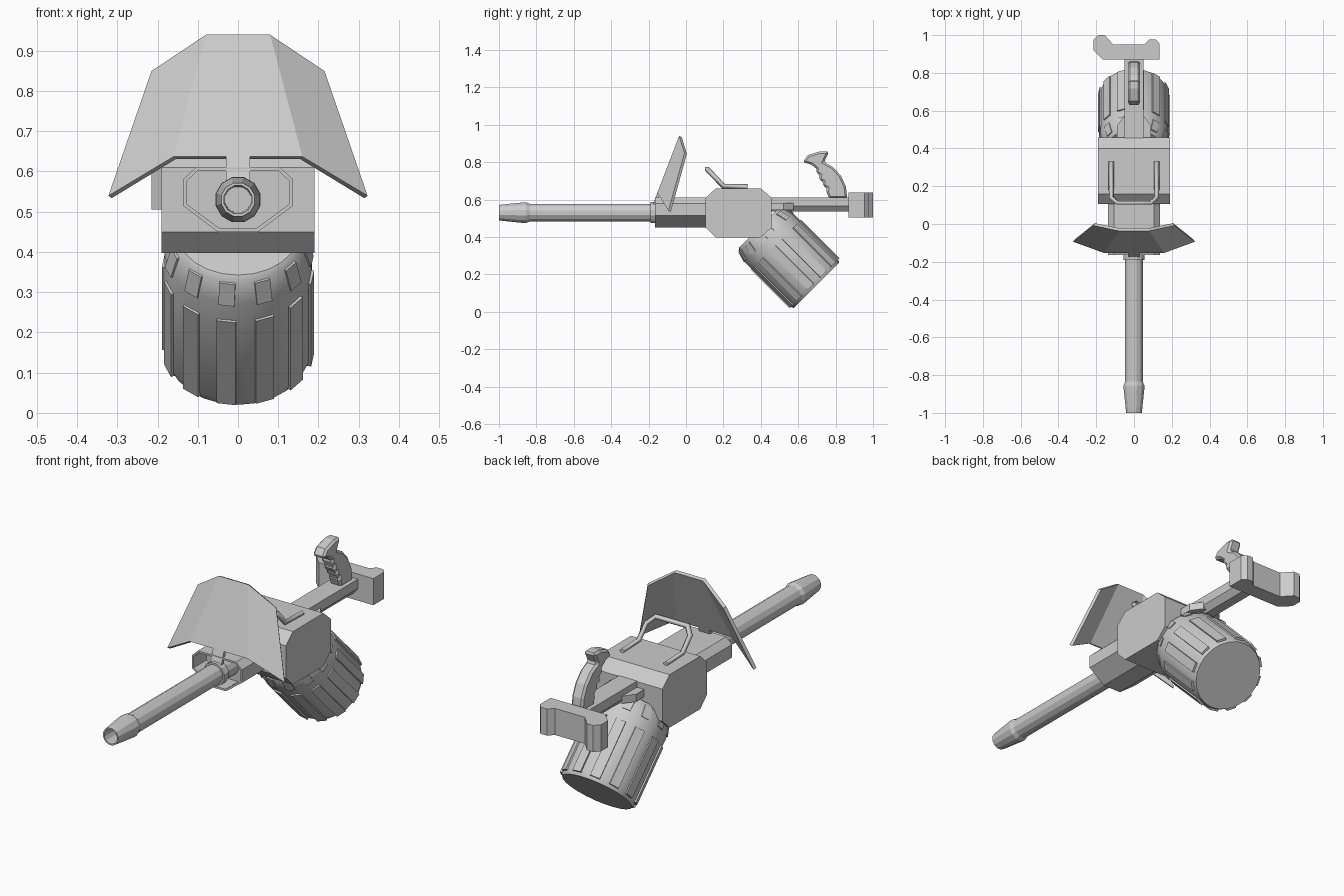
import bpy, bmesh, math
from mathutils import Vector, Matrix

if "Cube" in bpy.data.objects:
    bpy.data.objects.remove(bpy.data.objects["Cube"])


def finish(name, bm, fix=True):
    if fix:
        bmesh.ops.recalc_face_normals(bm, faces=bm.faces[:])
    me = bpy.data.meshes.new(name)
    bm.to_mesh(me)
    bm.free()
    ob = bpy.data.objects.new(name, me)
    bpy.context.collection.objects.link(ob)
    return ob


def prism(name, pts, axis, lo, hi, recess=None):
    """Extrude a 2D outline along one axis; optionally sink the low end."""
    place = {'x': lambda a, b, t: (t, a, b), 'y': lambda a, b, t: (a, t, b),
             'z': lambda a, b, t: (a, b, t)}[axis]
    bm = bmesh.new()
    low = [bm.verts.new(place(a, b, lo)) for a, b in pts]
    high = [bm.verts.new(place(a, b, hi)) for a, b in pts]
    front = bm.faces.new(low)
    bm.faces.new(high[::-1])
    n = len(pts)
    for i in range(n):
        j = (i + 1) % n
        bm.faces.new((low[i], high[i], high[j], low[j]))
    bmesh.ops.recalc_face_normals(bm, faces=bm.faces[:])
    if recess:
        rim, depth = recess
        bmesh.ops.inset_region(bm, faces=[front], thickness=rim)
        new = bmesh.ops.extrude_face_region(bm, geom=[front])['geom']
        bmesh.ops.delete(bm, geom=[front], context='FACES_ONLY')
        bmesh.ops.translate(bm, verts=[v for v in new if isinstance(v, bmesh.types.BMVert)],
                            vec=place(0, 0, depth))
    return finish(name, bm)


def lathe(name, profile, origin, direction, n, turn=0.0):
    """Revolve (radius, distance) points about an axis."""
    rot = Vector((0, 0, 1)).rotation_difference(Vector(direction)).to_matrix().to_4x4()
    bm = bmesh.new()
    rings = []
    for r, t in profile:
        rings.append([bm.verts.new((r * math.cos(turn + 2 * math.pi * i / n),
                                    r * math.sin(turn + 2 * math.pi * i / n), t)) for i in range(n)])
    for a, b in zip(rings, rings[1:]):
        for i in range(n):
            j = (i + 1) % n
            bm.faces.new((a[i], a[j], b[j], b[i]))
    bm.faces.new(rings[0])
    bm.faces.new(rings[-1])
    bm.transform(Matrix.Translation(origin) @ rot)
    return finish(name, bm)


def mirrored(half):
    return half + [(-a, b) for a, b in reversed(half)]


def smooth(ob, angle):
    bpy.ops.object.select_all(action='DESELECT')
    ob.select_set(True)
    bpy.context.view_layer.objects.active = ob
    bpy.ops.object.shade_smooth_by_angle(angle=math.radians(angle))


# Barrel with flared muzzle, hollow bore and rear collar
barrel = lathe("barrel", [(0.033, 0.15), (0.036, 0.0), (0.043, 0.0), (0.057, 0.13), (0.057, 0.145),
                          (0.049, 0.165), (0.049, 0.81), (0.058, 0.81), (0.058, 0.845), (0.05, 0.86),
                          (0.05, 1.11)], (0, -1, 0.53), (0, 1, 0), 12, math.pi / 12)
smooth(barrel, 20)

# Hollow-fronted housing and main receiver block
prism("front_housing", mirrored([(0.05, 0.45), (0.137, 0.515), (0.137, 0.58), (0.105, 0.61)]),
      'y', -0.165, 0.12, recess=(0.01, 0.1))
prism("receiver", [(0.105, 0.45), (0.105, 0.61), (0.16, 0.66), (0.40, 0.66), (0.457, 0.61),
                   (0.457, 0.45), (0.40, 0.397), (0.16, 0.397)], 'x', -0.19, 0.19)

# Folded shield with a mounting tab over the barrel
bm = bmesh.new()
half = [(0.08, -0.037, 0.94), (0.215, -0.008, 0.85), (0.322, -0.094, 0.54), (0.16, -0.153, 0.637),
        (0.03, -0.153, 0.637), (0.03, -0.178, 0.57)]
R = [bm.verts.new(p) for p in half]
L = [bm.verts.new((-x, y, z)) for x, y, z in half]
bm.faces.new((L[0], L[3], L[4], R[4], R[3], R[0]))
bm.faces.new((R[0], R[3], R[2], R[1]))
bm.faces.new((L[1], L[2], L[3], L[0]))
bm.faces.new((L[4], L[5], R[5], R[4]))
shield = finish("shield", bm, fix=False)
mod = shield.modifiers.new("thickness", 'SOLIDIFY')
mod.thickness = 0.016
mod.offset = -1

# Carry loop on top of the receiver
side = [(0.12, 0.33, 0.668), (0.12, 0.20, 0.672), (0.12, 0.14, 0.735), (0.088, 0.112, 0.765)]
path = side + [(-x, y, z) for x, y, z in reversed(side)]
cu = bpy.data.curves.new("carry_loop", 'CURVE')
cu.dimensions = '3D'
cu.bevel_depth = 0.014
cu.bevel_resolution = 0
cu.use_fill_caps = True
sp = cu.splines.new('POLY')
sp.points.add(len(path) - 1)
for p, co in zip(sp.points, path):
    p.co = (*co, 1)
bpy.context.collection.objects.link(bpy.data.objects.new("carry_loop", cu))

# Rear rail, feed joint and shoulder stock
prism("rear_rail", mirrored([(0.025, 0.535), (0.05, 0.565), (0.05, 0.612)]), 'y', 0.45, 0.88)
prism("feed_joint", mirrored([(0.09, 0.44), (0.09, 0.52), (0.05, 0.575)]), 'z', 0.545, 0.582)
prism("stock", [(-0.165, 0.87), (0.135, 0.87), (0.135, 0.955), (0.115, 0.977), (0.08, 0.977),
                (0.055, 0.95), (-0.11, 0.95), (-0.155, 1.0), (-0.19, 1.0), (-0.215, 0.975),
                (-0.215, 0.92)], 'z', 0.505, 0.637)

# Pistol-style grip with finger grooves and flared cap
grip = prism("grip", [(0.765, 0.605), (0.75, 0.645), (0.755, 0.66), (0.73, 0.675), (0.735, 0.695),
                      (0.71, 0.705), (0.716, 0.73), (0.695, 0.745), (0.697, 0.765), (0.67, 0.787),
                      (0.624, 0.80), (0.652, 0.838), (0.717, 0.858), (0.765, 0.857), (0.745, 0.815),
                      (0.738, 0.80), (0.785, 0.775), (0.828, 0.728), (0.855, 0.67), (0.862, 0.605)],
             'x', -0.032, 0.032)
bev = grip.modifiers.new("rounding", 'BEVEL')
bev.width = 0.012
bev.segments = 1
bev.angle_limit = math.radians(60)

# Tilted drum magazine
top, axis = Vector((0, 0.39, 0.45)), Vector((0, 1, -1)).normalized()
drum = lathe("drum", [(0.152, 0.0), (0.165, 0.012), (0.183, 0.07), (0.183, 0.41), (0.172, 0.436)],
             top, axis, 24)
smooth(drum, 30)

# Raised staves around the drum and short clips on its collar
across = Vector((1, 0, 0))
up = axis.cross(across)
bm = bmesh.new()
for i in range(12):
    a = 2 * math.pi * (i + 0.3) / 12
    out = across * math.cos(a) + up * math.sin(a)
    tan = axis.cross(out)
    for t0, t1, r0, r1, w in ((0.13, 0.42, 0.181, 0.181, 0.048), (0.015, 0.075, 0.163, 0.18, 0.04)):
        rot = Matrix((tan, out, axis)).transposed()
        cube = bmesh.ops.create_cube(bm, size=1)['verts']
        for v in cube:
            t, r = (t1, r1) if v.co.z > 0 else (t0, r0)
            v.co = top + rot @ Vector((v.co.x * w, r + v.co.y * 0.014, t))
finish("drum_staves", bm)
